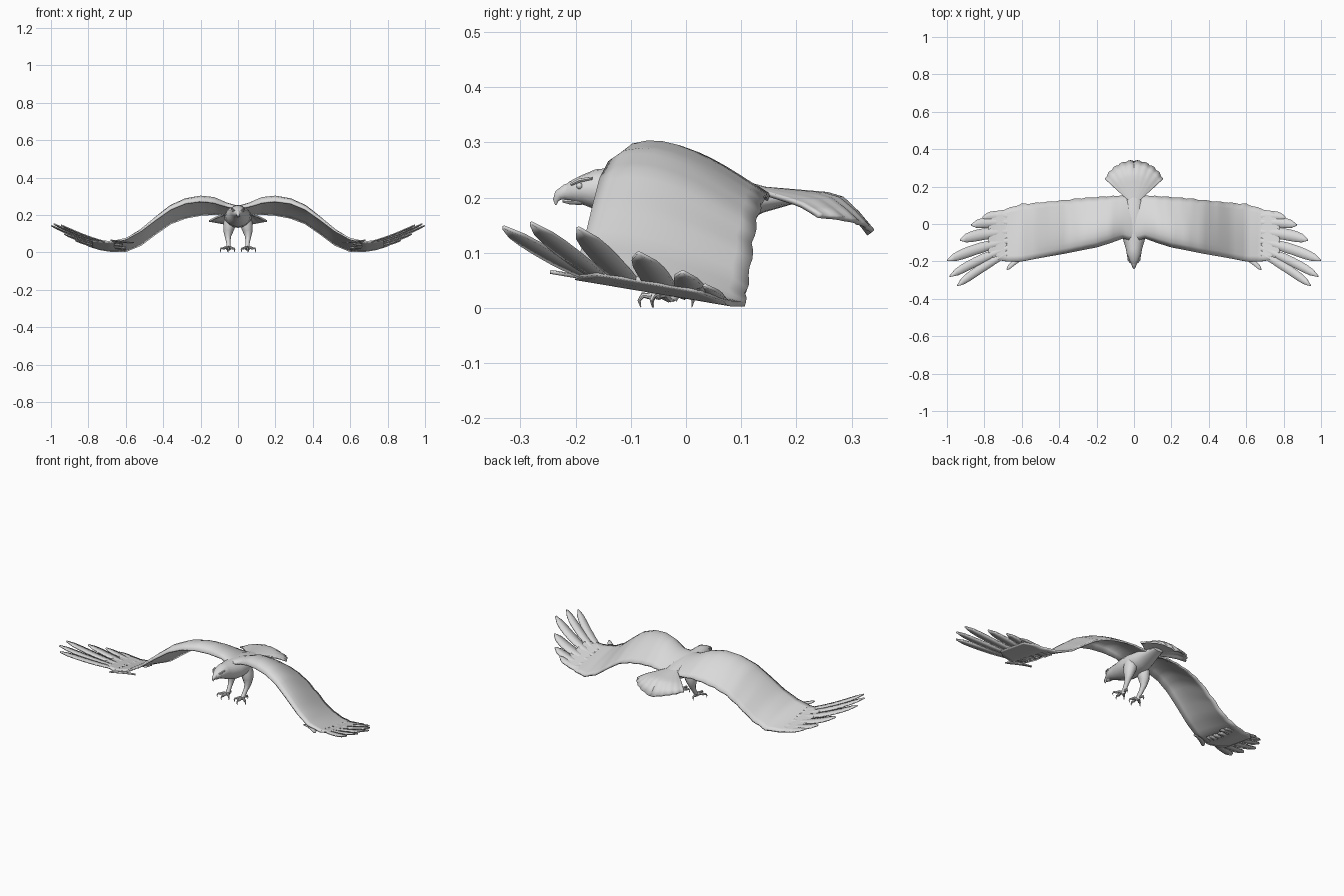
import bpy, bmesh, math
from mathutils import Vector

cube = bpy.data.objects.get("Cube")
if cube:
    bpy.data.objects.remove(cube, do_unlink=True)

grey = bpy.data.materials.new("plain grey")
grey.use_nodes = True
grey.diffuse_color = (0.7, 0.7, 0.7, 1)
grey.node_tree.nodes["Principled BSDF"].inputs["Base Color"].default_value = (0.7, 0.7, 0.7, 1)


def finish(name, bm, thickness=0, mirror=False):
    """Turn a bmesh into a smooth object, optionally thickened and mirrored."""
    bmesh.ops.recalc_face_normals(bm, faces=bm.faces)
    mesh = bpy.data.meshes.new(name)
    bm.to_mesh(mesh)
    bm.free()
    mesh.materials.append(grey)
    ob = bpy.data.objects.new(name, mesh)
    bpy.context.collection.objects.link(ob)
    bpy.ops.object.select_all(action='DESELECT')
    ob.select_set(True)
    bpy.context.view_layer.objects.active = ob
    bpy.ops.object.shade_smooth_by_angle(angle=math.radians(40))
    if mirror:
        mod = ob.modifiers.new("Mirror", 'MIRROR')
        mod.merge_threshold = 0.0005
    if thickness:
        mod = ob.modifiers.new("Solidify", 'SOLIDIFY')
        mod.thickness = thickness
        mod.offset = 0
    return ob


def sheet(name, rows, thickness, mirror=False):
    """Grid surface from equal rows of points."""
    bm = bmesh.new()
    vs = [[bm.verts.new(p) for p in row] for row in rows]
    for a, b in zip(vs, vs[1:]):
        for i in range(len(a) - 1):
            bm.faces.new((a[i], a[i + 1], b[i + 1], b[i]))
    return finish(name, bm, thickness, mirror)


def loft(name, rings, sides=10, mirror=False):
    """Tube through (x, y, z, half width, half height) rings."""
    bm = bmesh.new()
    pts = [Vector(r[:3]) for r in rings]
    loops = []
    for i, r in enumerate(rings):
        t = (pts[min(i + 1, len(pts) - 1)] - pts[max(i - 1, 0)]).normalized()
        side = (Vector((1, 0, 0)) - t * t.x).normalized()
        up = t.cross(side)
        loops.append([bm.verts.new(pts[i] + side * r[3] * math.cos(a) + up * r[4] * math.sin(a))
                      for a in (math.tau * k / sides for k in range(sides))])
    for a, b in zip(loops, loops[1:]):
        for k in range(sides):
            n = (k + 1) % sides
            bm.faces.new((a[k], a[n], b[n], b[k]))
    bm.faces.new(loops[0])
    bm.faces.new(loops[-1])
    return finish(name, bm, 0, mirror)


# Wing: x, leading y, trailing y, leading z, trailing z, camber
def hand_z(x, y):
    rise = max(0, x - 0.68) / 0.3
    return 0.006 + (0.09 - y) * 0.17 + 0.08 * rise ** 1.5


sections = [
    (0, -.09, .15, .235, .195, .02), (.06, -.075, .15, .245, .2, .03),
    (.13, -.1, .145, .265, .205, .045), (.2, -.122, .14, .272, .2, .048),
    (.28, -.138, .135, .262, .185, .045), (.36, -.155, .125, .23, .155, .04),
    (.44, -.17, .118, .175, .1, .03), (.52, -.185, .11, .115, .04, .02),
    (.6, -.2, .105, .072, .007, .008),
]
for x, lead, trail in ((.68, -.2, .08), (.74, -.19, .065), (.78, -.16, .03)):
    sections.append((x, lead, trail, hand_z(x, lead), hand_z(x, trail), 0))

rows = []
for a, b in zip(sections, sections[1:]):
    last = b is sections[-1]
    for k in range(5 if last else 4):
        x, yl, yt, zl, zt, c = (p + (q - p) * k / 4 for p, q in zip(a, b))
        if x > 0.1:
            yt += 0.006 * abs(math.sin(x * 45)) - 0.003
        row = []
        for j in range(11):
            s = j / 10
            row.append((x, yl + (yt - yl) * s,
                        zl + (zt - zl) * s + c * math.sin(math.pi * s ** 0.7)))
        rows.append(row)
sheet("wings", rows, 0.01, True)


# Flight feathers: root, tip, width, following the outer wing surface
def feather(name, root, tip, width):
    root, tip = Vector(root), Vector(tip)
    d = (tip - root).normalized()
    n = Vector((-d.y, d.x))
    rows = []
    for i in range(11):
        t = i / 10
        w = width * (0.5 + 0.5 * min(1, t * 2))
        w *= math.sqrt(max(0.02, 1 - max(0, (t - 0.7) / 0.3) ** 2))
        mid = root.lerp(tip, t) + n * 0.05 * t * (1 - t)
        row = []
        for e in (-0.5, 0, 0.5):
            p = mid + n * w * e
            row.append((p.x, p.y, hand_z(p.x, p.y) + 0.003 * (1 - abs(e))))
        rows.append(row)
    sheet(name, rows, 0.006, True)


feather_shapes = [
    ((.62, -.13), (.945, -.33), .046), ((.62, -.11), (.985, -.28), .048),
    ((.62, -.08), (.998, -.195), .055), ((.62, -.04), (.93, -.085), .06),
    ((.6, 0), (.87, -.005), .055), ((.6, .03), (.81, .035), .05),
    ((.56, -.17), (.68, -.245), .025),
]
for i, shape in enumerate(feather_shapes):
    feather("alula_feather" if i == 6 else f"flight_feather_{i + 1}", *shape)

# Fan tail, domed across and drooping at the tip
rows = []
for i in range(41):
    u = i / 20 - 1
    angle = u * math.radians(48)
    reach = 0.232 - 0.03 * u * u + 0.007 * abs(math.sin(u * math.pi * 4.5))
    row = []
    for j in range(9):
        v = j / 8
        r = 0.02 + (reach - 0.02) * v
        droop = 0.018 * v + (0.055 * (1 - abs(u)) + 0.01) * max(0, (v - 0.7) / 0.3) ** 1.3
        row.append((r * math.sin(angle), 0.1 + r * math.cos(angle),
                    0.217 - droop - 0.022 * u * u * v))
    rows.append(row)
sheet("tail", rows, 0.009)

# Body with neck and head
loft("body", [(0, y, z, w, h) for y, z, w, h in (
    (-.222, .206, .010, .010), (-.208, .21, .020, .019), (-.19, .213, .030, .026),
    (-.165, .215, .038, .036), (-.14, .212, .042, .043), (-.11, .204, .05, .048),
    (-.06, .195, .066, .058), (.01, .19, .072, .058), (.08, .192, .06, .046),
    (.14, .197, .045, .024), (.2, .198, .03, .008))], 16)

# Hooked beak, eyes and brows
loft("upper_beak", [(0, y, z, w, w * 1.1) for y, z, w in (
    (-.2, .213, .017), (-.218, .21, .013), (-.231, .204, .009),
    (-.236, .195, .005), (-.236, .186, .001))])
loft("lower_beak", [(0, -.19, .194, .015, .008), (0, -.21, .193, .009, .006),
                    (0, -.224, .193, .003, .002)])
loft("brow", [(.019, -.208, .224, .003, .003), (.029, -.193, .231, .005, .004),
              (.034, -.17, .235, .003, .003)], 6, True)
bm = bmesh.new()
bmesh.ops.create_uvsphere(bm, u_segments=10, v_segments=6, radius=0.006)
bmesh.ops.translate(bm, verts=bm.verts, vec=(.026, -.193, .221))
finish("eyes", bm, 0, True)

# Legs with feathered thighs
loft("leg", [(x, y, z, r, r * 1.15) for x, y, z, r in (
    (.038, .02, .19, .03), (.045, .022, .15, .034), (.052, .02, .115, .027),
    (.054, .014, .085, .017), (.052, 0, .06, .012), (.05, -.018, .035, .011),
    (.05, -.028, .018, .012))], 10, True)

# Toes with curved claws: tip offset from the ankle
for name, dx, dy in (("inner_toe", -.032, -.032), ("middle_toe", .002, -.056),
                     ("outer_toe", .044, -.034), ("hind_toe", .006, .04)):
    toe = [(0, .018, .009), (.35, .026, .008), (.7, .021, .007)]
    claw = [(.65, .021, .006), (.9, .023, .005), (1.02, .013, .003), (.96, .001, .0008)]
    for part, path in ((name, toe), (name + "_claw", claw)):
        loft(part, [(.05 + dx * t, -.028 + dy * t, z, r, r) for t, z, r in path], 8, True)
